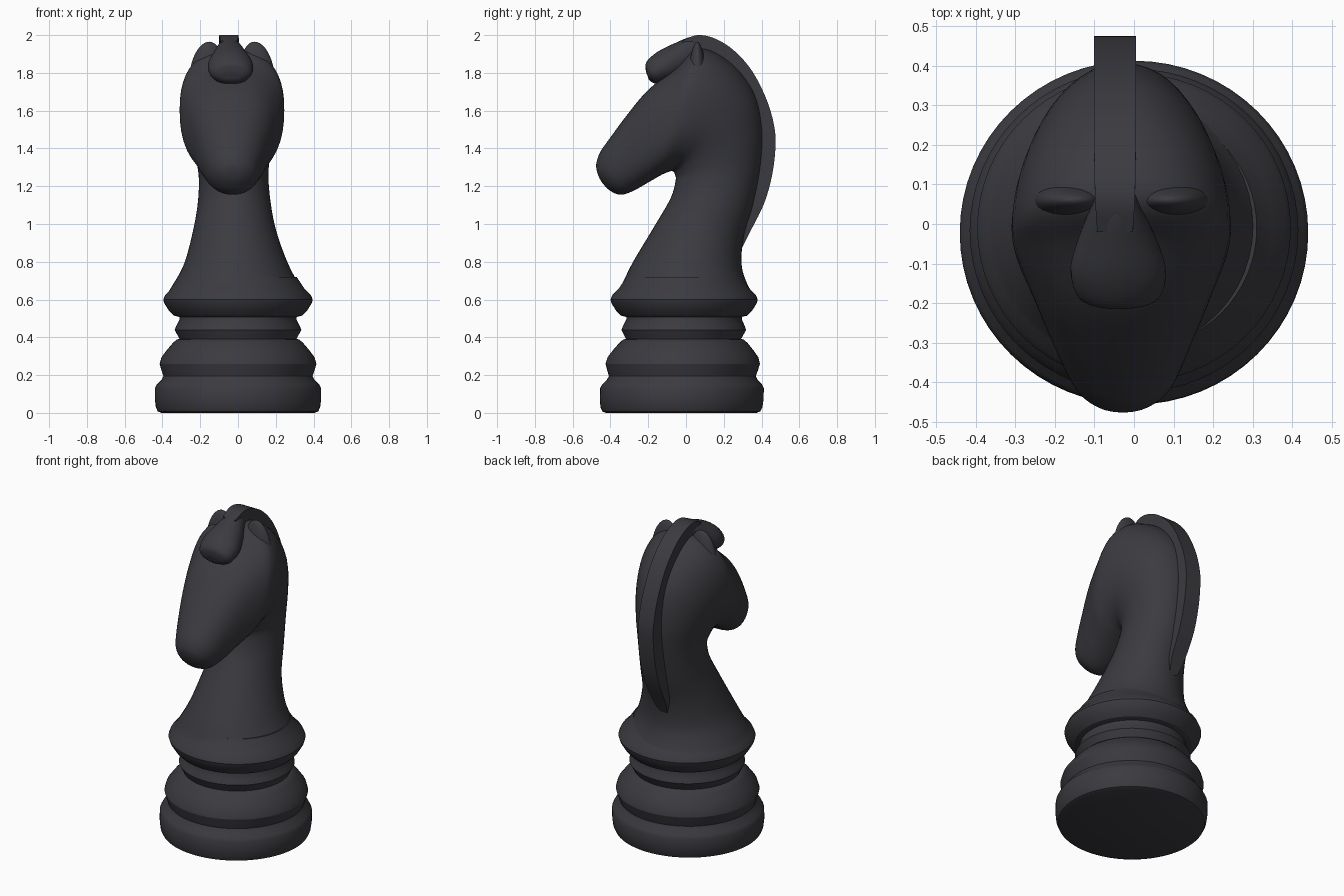
import bpy, bmesh, math

mat = bpy.data.materials.new("charcoal black")
mat.diffuse_color = (0.043, 0.043, 0.051, 1)


def skin(name, rings, angle):
    """Join closed rings of equal length into a capped, smooth-shaded mesh."""
    bm = bmesh.new()
    vr = [[bm.verts.new(p) for p in r] for r in rings]
    n = len(vr[0])
    for a, b in zip(vr, vr[1:]):
        for i in range(n):
            j = (i + 1) % n
            bm.faces.new((a[i], a[j], b[j], b[i]))
    bm.faces.new(vr[0][::-1])
    bm.faces.new(vr[-1])
    bmesh.ops.recalc_face_normals(bm, faces=bm.faces)
    me = bpy.data.meshes.new(name)
    bm.to_mesh(me)
    bm.free()
    ob = bpy.data.objects.new(name, me)
    bpy.context.collection.objects.link(ob)
    me.materials.append(mat)
    smooth(ob, angle)
    return ob


def smooth(ob, angle):
    bpy.ops.object.select_all(action='DESELECT')
    ob.select_set(True)
    bpy.context.view_layer.objects.active = ob
    bpy.ops.object.shade_smooth_by_angle(angle=math.radians(angle))


def spline(pts, steps):
    """Catmull-Rom interpolation of tuples."""
    out = []
    for k in range(len(pts) - 1):
        p0, p1, p2 = pts[max(k - 1, 0)], pts[k], pts[k + 1]
        p3 = pts[min(k + 2, len(pts) - 1)]
        for s in range(steps):
            t = s / steps
            out.append(tuple(
                0.5 * (2 * b + (c - a) * t + (2 * a - 5 * b + 4 * c - d) * t * t
                       + (3 * b - a - 3 * c + d) * t ** 3)
                for a, b, c, d in zip(p0, p1, p2, p3)))
    out.append(pts[-1])
    return out


def oval(st, n=48):
    """Superellipse between an inner and an outer point of the side profile."""
    y0, z0, y1, z1, w, cx, p = st
    ring = []
    for i in range(n):
        a = 2 * math.pi * i / n
        c, s = math.cos(a), math.sin(a)
        u = math.copysign(abs(c) ** (2 / p), c)
        v = math.copysign(abs(s) ** (2 / p), s)
        ring.append((cx + w * v, (y0 + y1) / 2 + (y1 - y0) / 2 * u,
                     (z0 + z1) / 2 + (z1 - z0) / 2 * u))
    return ring


# turned base: radius, height, centre y
profile = [(.405, 0), (.425, .008), (.435, .03), (.44, .07), (.44, .13), (.43, .15),
           (.405, .175), (.395, .195), (.405, .225), (.415, .26), (.405, .295),
           (.375, .335), (.345, .37), (.325, .388), (.31, .392), (.325, .42), (.335, .44),
           (.325, .465), (.31, .495), (.31, .508), (.34, .515), (.365, .54), (.39, .58),
           (.396, .6), (.385, .625), (.35, .66), (.31, .72)]
rings = []
for r, z in profile:
    cy = -.025 + .015 * min(z / .5, 1)
    rings.append([(r * math.cos(a), cy + .985 * r * math.sin(a), z)
                  for a in (2 * math.pi * i / 64 for i in range(64))])
skin("base", rings, 30)

# neck and head: inner y z, outer y z, half width, centre x, roundness
body = [(-.385, .62, .365, .62, .375, -.008, 2),
        (-.345, .67, .33, .67, .34, -.01, 2),
        (-.28, .80, .295, .78, .275, -.01, 2),
        (-.16, 1.0, .305, .93, .22, -.018, 2),
        (-.08, 1.14, .355, 1.1, .192, -.02, 2),
        (-.055, 1.23, .395, 1.3, .185, -.024, 2),
        (-.058, 1.26, .405, 1.5, .205, -.03, 2),
        (-.065, 1.275, .36, 1.7, .235, -.032, 2),
        (-.078, 1.28, .23, 1.86, .265, -.032, 2.2),
        (-.095, 1.275, .07, 1.93, .277, -.032, 2.4),
        (-.13, 1.26, -.05, 1.83, .262, -.032, 2.5),
        (-.20, 1.22, -.20, 1.71, .218, -.03, 2.5),
        (-.28, 1.175, -.31, 1.58, .178, -.03, 2.4),
        (-.345, 1.155, -.41, 1.445, .14, -.028, 2.2),
        (-.40, 1.175, -.455, 1.38, .108, -.028, 2),
        (-.445, 1.22, -.475, 1.32, .06, -.028, 2),
        (-.466, 1.26, -.472, 1.28, .012, -.028, 2)]
skin("neck_and_head", [oval(s) for s in spline(body, 5)], 50)

# rounded forelock
lock = [(-.197, 1.765, -.202, 1.78, .015, -.038, 2),
        (-.18, 1.75, -.213, 1.815, .07, -.038, 2),
        (-.14, 1.74, -.208, 1.86, .108, -.038, 2),
        (-.07, 1.76, -.15, 1.912, .12, -.04, 2),
        (0, 1.79, -.06, 1.957, .095, -.043, 2),
        (.06, 1.83, .04, 1.993, .06, -.046, 2),
        (.12, 1.83, .12, 1.97, .035, -.046, 2)]
skin("forelock", [oval(s, 32) for s in spline(lock, 6)], 50)

# mane strip: outer y z, inner y z, half width
mane = [(-.02, 1.97, -.02, 1.84, .045), (.06, 2.0, .05, 1.82, .05),
        (.15, 1.983, .11, 1.8, .052), (.25, 1.922, .18, 1.75, .053),
        (.35, 1.81, .24, 1.69, .053), (.43, 1.65, .29, 1.58, .053),
        (.47, 1.5, .32, 1.46, .053), (.472, 1.38, .32, 1.38, .053),
        (.452, 1.24, .3, 1.26, .053), (.41, 1.1, .27, 1.13, .052),
        (.335, .95, .22, 1.0, .045), (.295, .87, .2, .92, .025)]
rings = []
for yo, zo, yi, zi, w in spline(mane, 5):
    cx = -.048
    rings.append([(cx - w, yo, zo), (cx + w, yo, zo), (cx + w, yi, zi), (cx - w, yi, zi)])
skin("mane", rings, 35)

# pair of ears, upright rounded blades
for side, label in ((-1, "left"), (1, "right")):
    bpy.ops.mesh.primitive_uv_sphere_add(segments=32, ring_count=20, radius=1)
    ear = bpy.context.object
    ear.name = "ear_" + label
    for v in ear.data.vertices:
        x, y, z = v.co
        v.co = (-.032 + side * (.135 - .015 * z) + .09 * x,
                .06 + .05 * y * (1 - .25 * z), 1.79 + .175 * z)
    ear.data.materials.append(mat)
    smooth(ear, 60)
